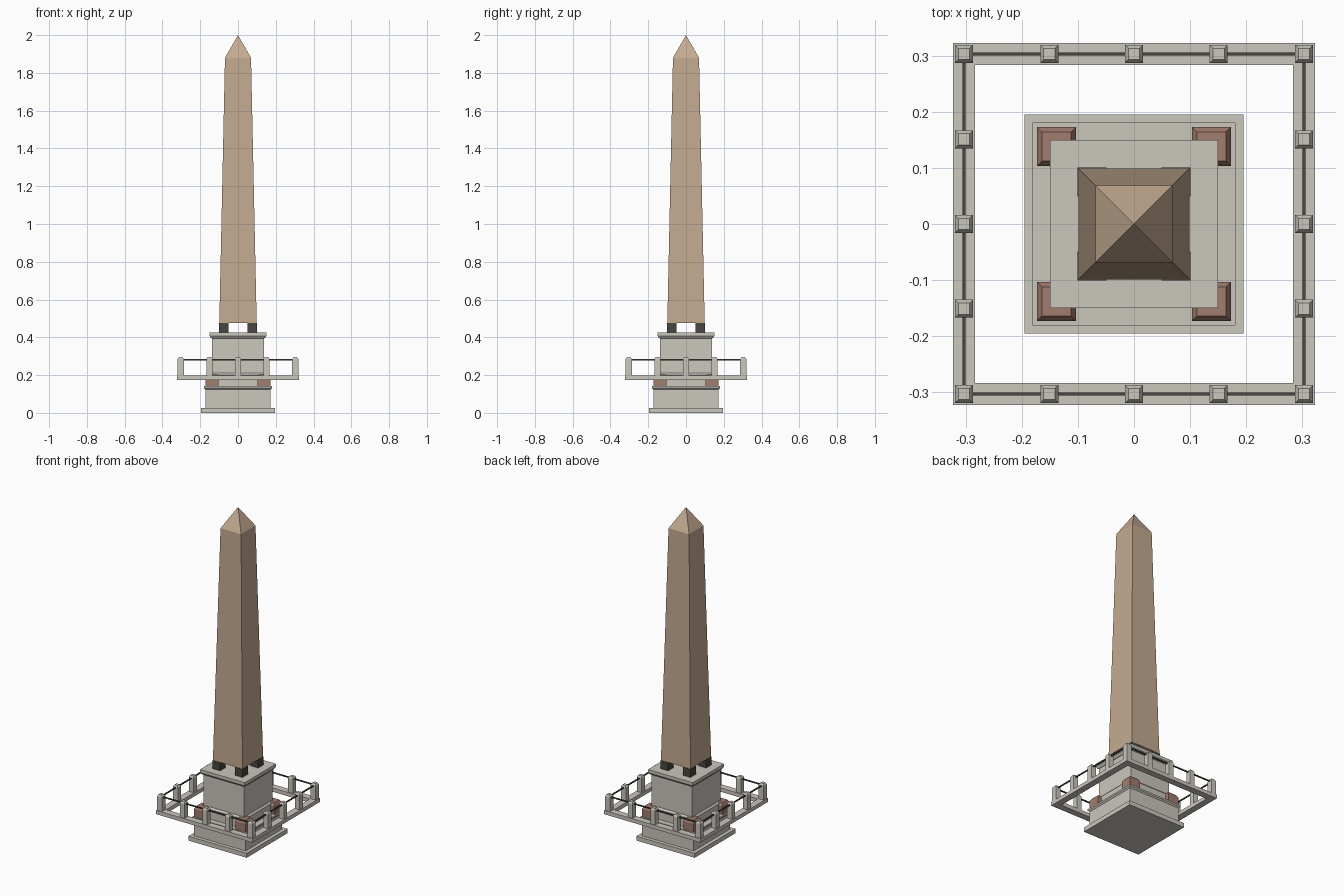
import bpy
import bmesh

if "Cube" in bpy.data.objects:
    bpy.data.objects.remove(bpy.data.objects["Cube"], do_unlink=True)


def material(name, srgb):
    colour = [((c / 255 + 0.055) / 1.055) ** 2.4 for c in srgb] + [1.0]
    mat = bpy.data.materials.new(name)
    mat.use_nodes = True
    mat.diffuse_color = colour
    mat.node_tree.nodes["Principled BSDF"].inputs["Base Color"].default_value = colour
    return mat


stone = material("pale stone", (203, 199, 190))
granite = material("tan granite", (197, 171, 146))
red = material("red granite", (161, 124, 110))
iron = material("dark bronze", (72, 70, 63))


def square_loft(name, mat, profile, x=0, y=0, ring=False):
    """Join square sections given as (half width, z); ring closes the profile on itself."""
    bm = bmesh.new()
    loops = [[bm.verts.new((x + sx * h, y + sy * h, z))
              for sx, sy in ((-1, -1), (1, -1), (1, 1), (-1, 1))]
             for h, z in profile]
    pairs = list(zip(loops, loops[1:]))
    if ring:
        pairs.append((loops[-1], loops[0]))
    else:
        bm.faces.new(loops[0][::-1])
        bm.faces.new(loops[-1])
    for low, high in pairs:
        for i in range(4):
            j = (i + 1) % 4
            bm.faces.new((low[i], low[j], high[j], high[i]))
    # Points such as the apex collapse to one vertex
    bmesh.ops.remove_doubles(bm, verts=bm.verts, dist=0.00001)
    bmesh.ops.recalc_face_normals(bm, faces=bm.faces)
    mesh = bpy.data.meshes.new(name)
    bm.to_mesh(mesh)
    bm.free()
    mesh.materials.append(mat)
    obj = bpy.data.objects.new(name, mesh)
    bpy.context.collection.objects.link(obj)
    return obj


# Pedestal tiers
square_loft("base_slab", stone, [(0.195, 0), (0.195, 0.027)])
square_loft("lower_block", stone, [(0.173, 0.027), (0.173, 0.124), (0.181, 0.132), (0.181, 0.142)])
square_loft("middle_step", stone, [(0.147, 0.142), (0.147, 0.2), (0.138, 0.21)])
square_loft("upper_block", stone, [(0.137, 0.2), (0.137, 0.394), (0.143, 0.397), (0.15, 0.407), (0.15, 0.426)])

# Corner blocks and bronze feet under the shaft
for sx in (-1, 1):
    for sy in (-1, 1):
        square_loft("corner_block", red, [(0.035, 0.142), (0.035, 0.192), (0.026, 0.207)], sx * 0.138, sy * 0.138)
        square_loft("shaft_foot", iron, [(0.026, 0.426), (0.026, 0.476)], sx * 0.075, sy * 0.075)

# Shaft with pyramid tip
square_loft("shaft", granite, [(0.099, 0.476), (0.069, 1.88), (0, 2)])

# Fence: kerb, rail and posts
square_loft("fence_kerb", stone, [(0.323, 0.175), (0.323, 0.198), (0.283, 0.198), (0.283, 0.175)], ring=True)
square_loft("fence_rail", iron, [(0.306, 0.277), (0.306, 0.284), (0.3, 0.284), (0.3, 0.277)], ring=True)
spots = (-0.303, -0.151, 0, 0.151, 0.303)
for x in spots:
    for y in spots:
        if max(abs(x), abs(y)) > 0.3:
            square_loft("fence_post", stone, [(0.016, 0.198), (0.016, 0.285), (0.01, 0.295)], x, y)
